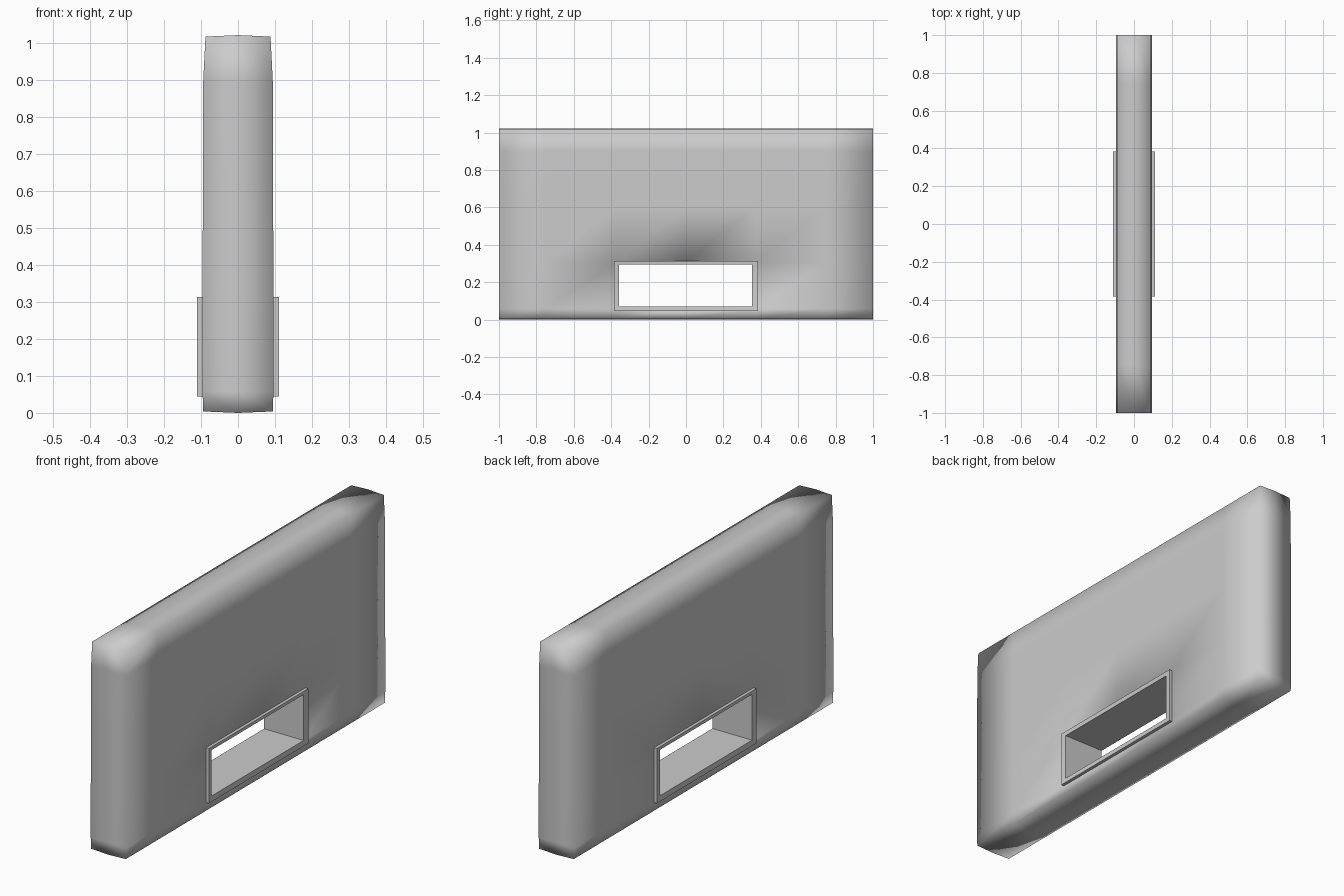
import bpy, bmesh

if "Cube" in bpy.data.objects:
    bpy.data.objects.remove(bpy.data.objects["Cube"])


def finish(bm, name):
    bmesh.ops.remove_doubles(bm, verts=bm.verts, dist=1e-5)
    bmesh.ops.recalc_face_normals(bm, faces=bm.faces)
    for f in bm.faces:
        f.smooth = True
    mesh = bpy.data.meshes.new(name)
    bm.to_mesh(mesh)
    bm.free()
    obj = bpy.data.objects.new(name, mesh)
    bpy.context.collection.objects.link(obj)
    return obj


# Slab: softly shaded panel with a rectangular opening
ys = [-1.0, -0.75, -0.37, 0.0, 0.37, 0.75, 1.0]
zs = [0.004, 0.058, 0.305, 0.6, 0.9, 1.018]
half = [0.094, 0.096, 0.096, 0.095, 0.094, 0.088]   # half thickness per row
cells = {(i, j) for i in range(len(ys) - 1) for j in range(len(zs) - 1)
         if not (j == 1 and i in (2, 3))}
bm = bmesh.new()


def grid_vert(i, j, side):
    z = zs[j]
    if side == 0:                       # slight crown along the edge centre
        z += {0: -0.004, len(zs) - 1: 0.004}.get(j, 0)
    return bm.verts.new((side * half[j], ys[i], z))


verts = {(i, j, s): grid_vert(i, j, s) for i in range(len(ys))
         for j in range(len(zs)) for s in (-1, 0, 1)}
for i, j in cells:
    ring = [(i, j), (i + 1, j), (i + 1, j + 1), (i, j + 1)]
    for s in (-1, 1):
        bm.faces.new([verts[p + (s,)] for p in ring])
    neighbours = [(i, j - 1), (i + 1, j), (i, j + 1), (i - 1, j)]
    for k, n in enumerate(neighbours):
        if n not in cells:
            a, b = ring[k], ring[(k + 1) % 4]
            for s in (-1, 0):
                bm.faces.new([verts[a + (s,)], verts[b + (s,)],
                              verts[b + (s + 1,)], verts[a + (s + 1,)]])
bmesh.ops.delete(bm, geom=[v for v in bm.verts if not v.link_faces], context='VERTS')
finish(bm, "slab")

# Frame: raised rectangular collar lining the opening
INNER = (-0.357, 0.354, 0.07, 0.294)
OUTER = (-0.384, 0.384, 0.045, 0.313)
profile = [(OUTER, -0.085), (OUTER, -0.111), (INNER, -0.107),
           (INNER, 0.107), (OUTER, 0.111), (OUTER, 0.085)]
bm = bmesh.new()
loops = []
for (y0, y1, z0, z1), x in profile:
    loops.append([bm.verts.new((x, y, z))
                  for y, z in ((y0, z0), (y1, z0), (y1, z1), (y0, z1))])
# the hidden outer wall stays inside the slab, so only the collar is skinned
for a, b in zip(loops, loops[1:] + loops[:1]):
    for k in range(4):
        n = (k + 1) % 4
        bm.faces.new((a[k], a[n], b[n], b[k]))
frame = finish(bm, "opening_frame")
bpy.context.view_layer.objects.active = frame
frame.select_set(True)
bpy.ops.object.shade_smooth_by_angle(angle=1.0)
